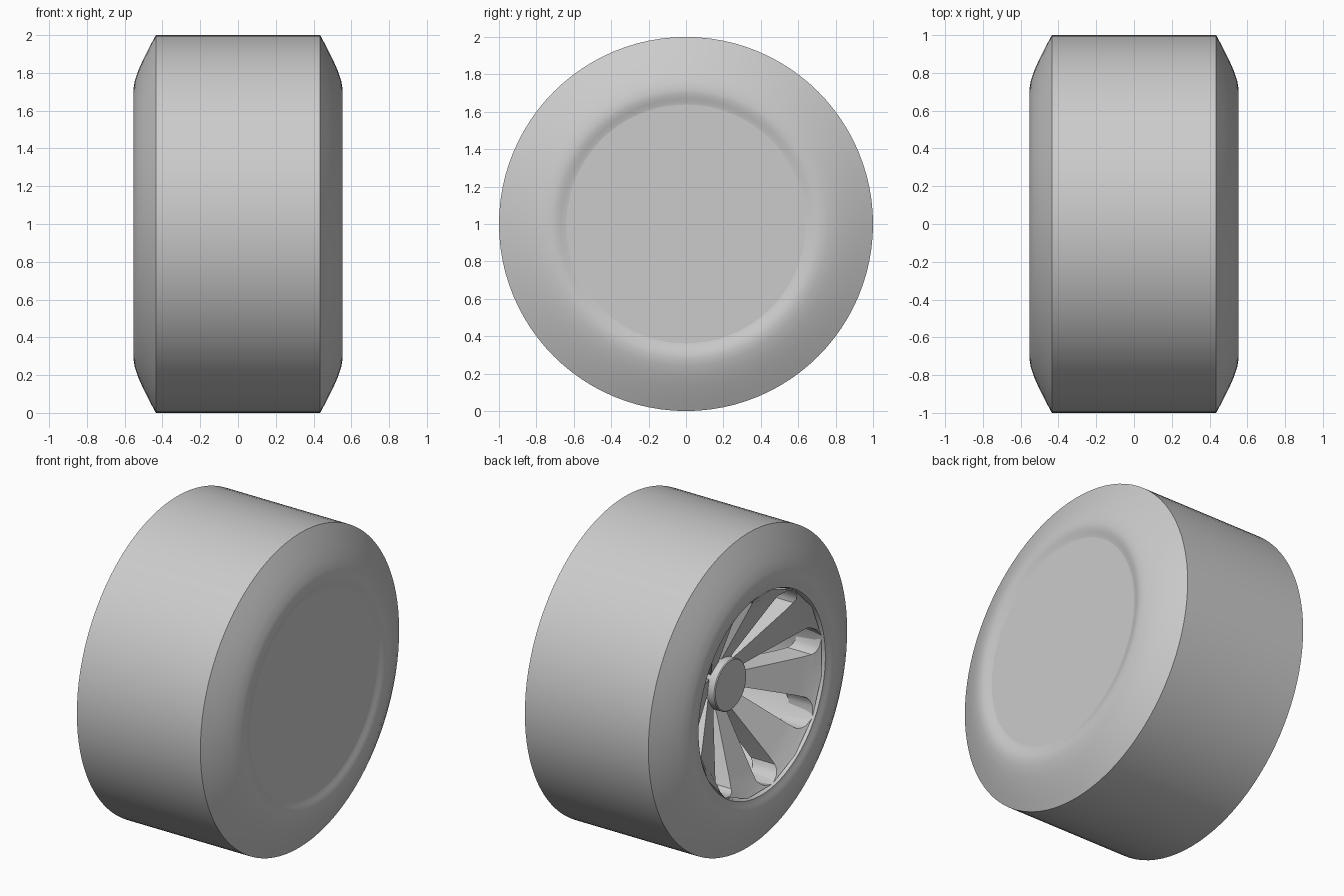
import bpy, bmesh
from math import sin, cos, pi, radians
from mathutils import Vector

if "Cube" in bpy.data.objects:
    bpy.data.objects.remove(bpy.data.objects["Cube"])

SEGMENTS = 96
SPOKES = 8

grey = bpy.data.materials.new("plain_grey")
grey.use_nodes = True
colour = (0.6, 0.6, 0.6, 1)
grey.diffuse_color = colour
grey.node_tree.nodes["Principled BSDF"].inputs["Base Color"].default_value = colour


def finish(name, bm):
    """Turn a bmesh into a smooth-shaded object resting on the ground."""
    bmesh.ops.remove_doubles(bm, verts=bm.verts, dist=0.0001)
    bmesh.ops.recalc_face_normals(bm, faces=bm.faces)
    mesh = bpy.data.meshes.new(name)
    bm.to_mesh(mesh)
    bm.free()
    mesh.materials.append(grey)
    obj = bpy.data.objects.new(name, mesh)
    bpy.context.collection.objects.link(obj)
    obj.location.z = 1
    bpy.ops.object.select_all(action="DESELECT")
    obj.select_set(True)
    bpy.context.view_layer.objects.active = obj
    bpy.ops.object.shade_smooth_by_angle(angle=radians(32))
    return obj


def lathe(name, profile, closed=False):
    """Spin (x, radius) points around the axle."""
    bm = bmesh.new()
    verts = [bm.verts.new((x, 0, r)) for x, r in profile]
    pairs = list(zip(verts, verts[1:]))
    if closed:
        pairs.append((verts[-1], verts[0]))
    edges = [bm.edges.new(p) for p in pairs]
    bmesh.ops.spin(bm, geom=verts + edges, cent=(0, 0, 0), axis=(1, 0, 0),
                   angle=2 * pi, steps=SEGMENTS)
    return finish(name, bm)


# Tyre: flat tread, bulging sidewalls and a shallow rolled inner lip
wall = [(0.435, 1), (0.47, 0.935), (0.5, 0.875), (0.527, 0.815),
        (0.546, 0.76), (0.553, 0.72), (0.551, 0.695), (0.544, 0.67),
        (0.537, 0.65), (0.535, 0.638)]
lathe("tyre", wall[::-1] + [(-x, r) for x, r in wall]
      + [(-0.515, 0.63), (-0.47, 0.625), (0.3, 0.6), (0.3, 0.62)], closed=True)

# Closed disc on the far side of the wheel
lathe("wheel_cover", [(0.535, 0), (0.535, 0.64), (0.3, 0.61), (0.3, 0)])

# Hub
lathe("hub", [(-0.315, 0), (-0.315, 0.155), (-0.31, 0.16),
              (0.3, 0.16), (0.3, 0)])

# Spokes: dished wedges whose ends flare into the rim to round the windows
stations = [(0.13, 0.045), (0.2, 0.055), (0.5, 0.115), (0.56, 0.13),
            (0.595, 0.15), (0.615, 0.18), (0.632, 0.235)]
bm = bmesh.new()
for k in range(SPOKES):
    a = radians(34) + 2 * pi * k / SPOKES
    out = Vector((0, -cos(a), sin(a)))
    side = Vector((0, sin(a), cos(a)))
    rings = []
    for r, w in stations:
        front = -0.25 - 0.54 * (r - 0.13)
        # Bend the outer end to follow the rim
        reach = (r * r - w * w) ** 0.5 if r > 0.59 else r
        corners = [(front, -w), (front, w), (front + 0.17, w), (front + 0.17, -w)]
        ring = [bm.verts.new(out * reach + side * t + Vector((x, 0, 0)))
                for x, t in corners]
        # Centre line keeps the full radius so the end meets the rim
        ring.insert(1, bm.verts.new(out * r + Vector((front, 0, 0))))
        ring.insert(4, bm.verts.new(out * r + Vector((front + 0.17, 0, 0))))
        rings.append(ring)
    for lower, upper in zip(rings, rings[1:]):
        for i in range(6):
            j = (i + 1) % 6
            bm.faces.new((lower[i], lower[j], upper[j], upper[i]))
    bm.faces.new(rings[0])
    bm.faces.new(rings[-1])
finish("spokes", bm)
